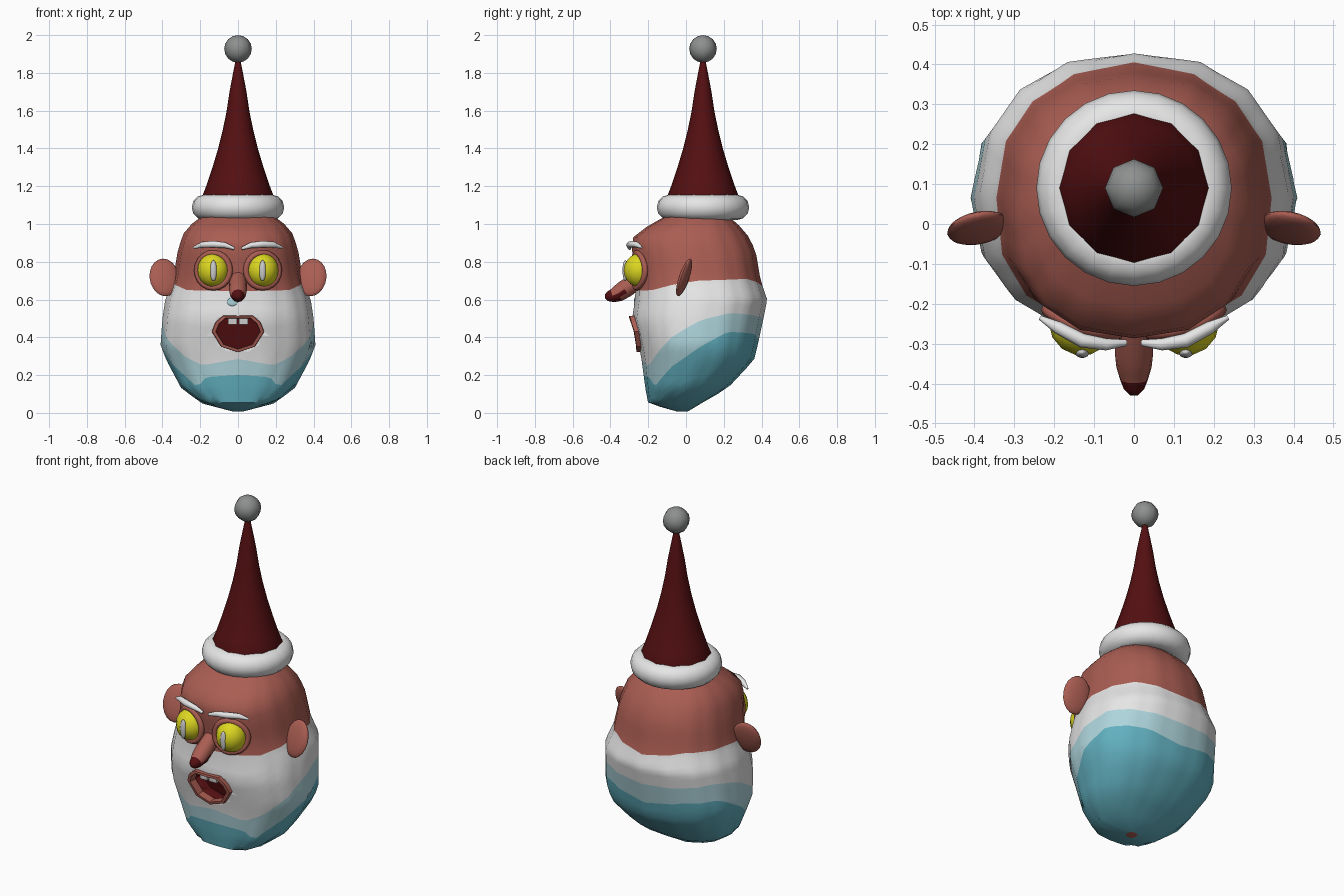
import bpy, bmesh, math
from mathutils import Vector, Matrix

cube = bpy.data.objects.get("Cube")
if cube:
    bpy.data.objects.remove(cube, do_unlink=True)


def material(name, rgb):
    m = bpy.data.materials.new(name)
    m.use_nodes = True
    m.diffuse_color = (*rgb, 1)
    m.node_tree.nodes["Principled BSDF"].inputs["Base Color"].default_value = (*rgb, 1)
    return m


skin = material("skin", (.40, .11, .085))
white = material("white", (.78, .79, .78))
pale_blue = material("pale blue", (.42, .66, .71))
teal = material("teal", (.12, .43, .52))
dark_red = material("dark red", (.09, .005, .006))
yellow = material("yellow", (.72, .68, .015))
grey = material("grey", (.27, .28, .275))
light_grey = material("light grey", (.6, .6, .6))


def finish(bm, name, mats, angle=40):
    bmesh.ops.recalc_face_normals(bm, faces=bm.faces)
    mesh = bpy.data.meshes.new(name)
    bm.to_mesh(mesh)
    bm.free()
    for m in mats:
        mesh.materials.append(m)
    ob = bpy.data.objects.new(name, mesh)
    bpy.context.collection.objects.link(ob)
    bpy.ops.object.select_all(action='DESELECT')
    ob.select_set(True)
    bpy.context.view_layer.objects.active = ob
    bpy.ops.object.shade_smooth_by_angle(angle=math.radians(angle))
    return ob


def bridge(bm, rings, loop=False, caps=True):
    """Skin a list of closed point rings; returns the faces row by row."""
    vs = [[bm.verts.new(p) for p in r] for r in rings]
    n, rows = len(vs[0]), []
    pairs = list(zip(vs, vs[1:])) + ([(vs[-1], vs[0])] if loop else [])
    for a, b in pairs:
        rows.append([bm.faces.new((a[i], a[(i + 1) % n], b[(i + 1) % n], b[i])) for i in range(n)])
    if caps and not loop:
        rows.append([bm.faces.new(vs[0][::-1])])
        rows.append([bm.faces.new(vs[-1])])
    return rows


def tube(bm, path, radii, sides=10):
    pts = [Vector(p) for p in path]
    rings = []
    for i, p in enumerate(pts):
        d = pts[min(i + 1, len(pts) - 1)] - pts[max(i - 1, 0)]
        q = d.to_track_quat('Z', 'Y')
        rings.append([p + q @ Vector((radii[i] * math.cos(a), radii[i] * math.sin(a), 0))
                      for a in (math.tau * k / sides for k in range(sides))])
    return bridge(bm, rings)


def ellipsoid(name, mat, loc, size, rot=(0, 0, 0), seg=16, rows=10):
    bm = bmesh.new()
    bmesh.ops.create_uvsphere(bm, u_segments=seg, v_segments=rows, radius=1)
    r = Matrix.Rotation(rot[2], 4, 'Z') @ Matrix.Rotation(rot[0], 4, 'X')
    bm.transform(Matrix.Translation(loc) @ r @ Matrix.Diagonal((*size, 1)))
    return finish(bm, name, [mat], 50)


def lathe(name, mat, profile, centre_y, sides, loop=False):
    bm = bmesh.new()
    bridge(bm, [[(r * math.sin(math.tau * k / sides), centre_y + r * math.cos(math.tau * k / sides), z)
                 for k in range(sides)] for r, z in profile], loop)
    return finish(bm, name, [mat], 50)


def lerp_table(table, v):
    """Piecewise linear lookup; each row starts with its key."""
    for a, b in zip(table, table[1:]):
        if v <= b[0]:
            f = max(0, (v - a[0]) / (b[0] - a[0]))
            return [p + (q - p) * f for p, q in zip(a[1:], b[1:])]
    return list(table[-1][1:])


# Head outline by height: half width, front, back
HEAD = [(.008, .03, -.05, .01), (.05, .19, -.2, .08), (.13, .30, -.215, .22), (.28, .38, -.235, .36),
        (.36, .41, -.25, .38), (.5, .40, -.285, .41), (.6, .385, -.27, .43), (.7, .345, -.265, .395),
        (.85, .32, -.285, .37), (.92, .30, -.29, .34), (.97, .28, -.235, .305), (1.03, .21, -.13, .24),
        (1.1, .1, 0, .15)]
# Colour borders by angle from the front, in degrees
TEAL_LINE = [(0, .2), (28, .19), (42, .135), (55, .19), (70, .26), (92, .35), (115, .43), (150, .42), (180, .38)]
BLUE_LINE = [(0, .285), (28, .25), (42, .29), (55, .35), (70, .41), (92, .49), (115, .53), (180, .5)]
BEARD_LINE = [(0, .645), (45, .65), (70, .68), (90, .70), (140, .71), (180, .67)]
POWER, SIDES, FINE, ROWS = .87, 16, 3, 8


def head_corner(t, z):
    w, front, back = lerp_table(HEAD, z)
    s, c = math.sin(t), math.cos(t)
    x = math.copysign(abs(s) ** POWER, s) * w
    y = (front + back) / 2 - math.copysign(abs(c) ** POWER, c) * (back - front) / 2
    return Vector((x, y, z))


def head_point(k, z):
    i, f = divmod(k, FINE)
    step = math.tau / SIDES
    return head_corner(i * step, z).lerp(head_corner((i + 1) * step, z), f / FINE)


def face_y(x, z):
    w, front, back = lerp_table(HEAD, z)
    c = (1 - (abs(x) / w) ** (2 / POWER)) ** (POWER / 2)
    return (front + back) / 2 - c * (back - front) / 2


# Head with beard bands: rows follow the colour borders
columns = SIDES * FINE
borders = []
for k in range(columns):
    deg = 360 * k / columns
    deg = min(deg, 360 - deg)
    borders.append([.008] + [lerp_table(t, deg)[0] for t in (TEAL_LINE, BLUE_LINE, BEARD_LINE)] + [1.1])
rings = []
for zone in range(4):
    for r in range(ROWS + (zone == 3)):
        rings.append([head_point(k, b[zone] + (b[zone + 1] - b[zone]) * r / ROWS)
                      for k, b in enumerate(borders)])
bm = bmesh.new()
for i, row in enumerate(bridge(bm, rings)):
    for f in row:
        f.material_index = min(i // ROWS, 3)
head_mats = [teal, pale_blue, white, skin, dark_red]
head = finish(bm, "head", head_mats, 45)

# Mouth opening
half = [(0, .515), (.08, .515), (.12, .48), (.14, .43), (.09, .35), (0, .32)]
outline = half + [(-x, z) for x, z in half[-2:0:-1]]


def mouth_ring(scale, offset):
    pts = [(x * scale, .43 + (z - .43) * scale) for x, z in outline]
    return [(x, face_y(x, z) + offset, z) for x, z in pts]


bm = bmesh.new()
for row in bridge(bm, [mouth_ring(.87, -.15), mouth_ring(.87, .1)]):
    for f in row:
        f.material_index = 4
cutter = finish(bm, "mouth_cutter", head_mats)
cutter.hide_render = True
mod = head.modifiers.new("mouth", 'BOOLEAN')
mod.operation, mod.solver, mod.object = 'DIFFERENCE', 'EXACT', cutter
bpy.context.view_layer.objects.active = head
bpy.ops.object.modifier_apply(modifier=mod.name)
bpy.data.objects.remove(cutter, do_unlink=True)

# Lips and teeth
bm = bmesh.new()
bridge(bm, [mouth_ring(1, .015), mouth_ring(.98, -.018), mouth_ring(.84, -.018), mouth_ring(.82, .03)], loop=True)
finish(bm, "lips", [skin], 30)
for name, x in (("right_tooth", -.03), ("left_tooth", .03)):
    bm = bmesh.new()
    bmesh.ops.create_cube(bm, size=1)
    bm.transform(Matrix.Translation((x, -.265, .487)) @ Matrix.Diagonal((.048, .025, .04, 1)))
    finish(bm, name, [light_grey])

# Nose with a dark tip and underside
bm = bmesh.new()
tube(bm, [(0, -.22, .73), (0, -.27, .69), (0, -.325, .655), (0, -.36, .632), (0, -.39, .62), (0, -.415, .617),
          (0, -.43, .617)], [.04, .046, .048, .044, .035, .025, .01], 12)
bmesh.ops.recalc_face_normals(bm, faces=bm.faces)
for f in bm.faces:
    c = f.calc_center_median()
    f.material_index = int(c.y < -.395 or (c.y < -.335 and f.normal.z < -.1))
finish(bm, "nose", [skin, dark_red], 50)
ellipsoid("moustache_spot", pale_blue, (-.03, face_y(.03, .588), .588), (.028, .005, .022))

# Eyes, sockets, brows and ears on both sides
for side, s in (("left", 1), ("right", -1)):
    ellipsoid(side + "_eye", yellow, (s * .13, -.245, .755), (.084, .085, .09), (0, 0, s * .2), 14, 10)
    ellipsoid(side + "_pupil", light_grey, (s * .13, -.322, .753), (.018, .014, .056))
    bm = bmesh.new()
    bridge(bm, [[(s * .13 + (.087 + .016 * math.cos(b)) * math.cos(a),
                  face_y(.13 + s * .09 * math.cos(a), .75) - .005 + .016 * math.sin(b),
                  .755 + (.092 + .016 * math.cos(b)) * math.sin(a))
                 for b in (math.tau * j / 8 for j in range(8))]
                for a in (math.tau * i / 20 for i in range(20))], loop=True)
    finish(bm, side + "_eye_socket", [skin], 60)
    bm = bmesh.new()
    tube(bm, [(s * .02, -.298, .87), (s * .07, -.302, .888), (s * .13, -.292, .893), (s * .19, -.26, .89),
              (s * .235, -.235, .875)], [.008, .015, .018, .016, .006], 8)
    finish(bm, side + "_brow", [white], 50)
    ellipsoid(side + "_ear", skin, (s * .39, -.01, .717), (.08, .024, .105), (-.33, 0, s * -.2))

# Hat: fur rim, curved cone and pompom
rim = [(.18 + .065 * math.cos(a), 1.088 + .067 * math.sin(a)) for a in (math.tau * i / 12 for i in range(12))]
lathe("hat_rim", white, rim, .09, 24, loop=True)
cone = [(.19, 1.08), (.188, 1.15), (.165, 1.21), (.135, 1.3), (.105, 1.4), (.08, 1.5), (.06, 1.6), (.045, 1.7),
        (.026, 1.8), (.01, 1.88)]
lathe("hat_cone", dark_red, cone, .09, 12)
ellipsoid("pompom", grey, (0, .09, 1.927), (.073, .073, .073), seg=8, rows=8)
